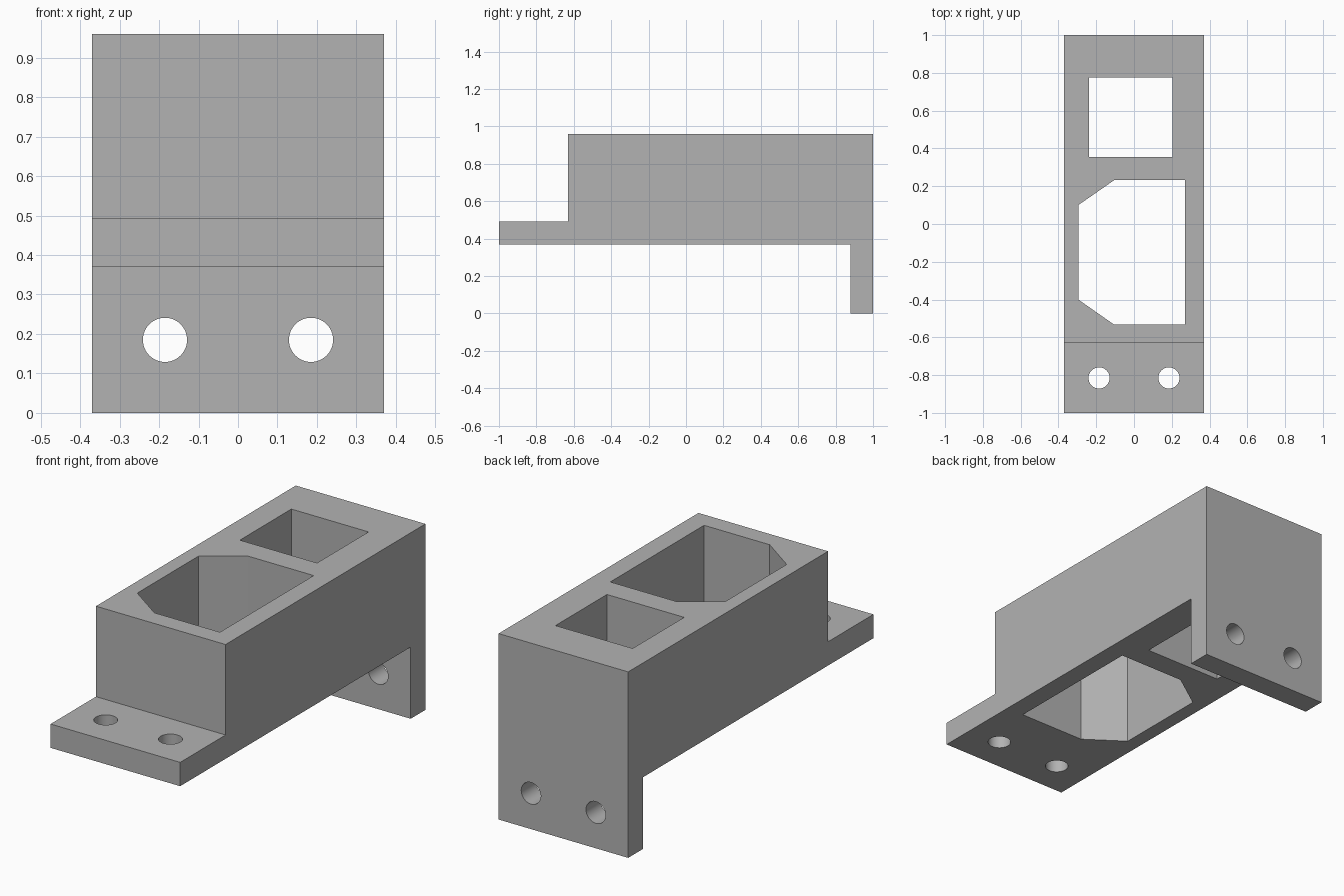
import bpy
import bmesh
from mathutils import Vector, Matrix

default = bpy.data.objects.get("Cube")
if default:
    bpy.data.objects.remove(default, do_unlink=True)

HALF_W = 0.37
HOLE_X = 0.185
HOLE_R = 0.056

grey = bpy.data.materials.new("plain grey")
grey.use_nodes = True
colour = (0.45, 0.45, 0.45, 1)
grey.diffuse_color = colour
grey.node_tree.nodes["Principled BSDF"].inputs["Base Color"].default_value = colour


def add_object(name, bm):
    bmesh.ops.recalc_face_normals(bm, faces=bm.faces)
    mesh = bpy.data.meshes.new(name)
    bm.to_mesh(mesh)
    bm.free()
    mesh.materials.append(grey)
    obj = bpy.data.objects.new(name, mesh)
    bpy.context.collection.objects.link(obj)
    return obj


def prism(name, points, direction):
    """Extrude a closed outline along a direction."""
    bm = bmesh.new()
    face = bm.faces.new([bm.verts.new(p) for p in points])
    result = bmesh.ops.extrude_face_region(bm, geom=[face])
    verts = [g for g in result["geom"] if isinstance(g, bmesh.types.BMVert)]
    bmesh.ops.translate(bm, verts=verts, vec=Vector(direction))
    return add_object(name, bm)


def drill(name, centre, axis):
    """Round cutter for a screw hole."""
    turn = Vector((0, 0, 1)).rotation_difference(Vector(axis)).to_matrix().to_4x4()
    bm = bmesh.new()
    bmesh.ops.create_cone(bm, cap_ends=True, segments=48, radius1=HOLE_R, radius2=HOLE_R,
                          depth=0.3, matrix=Matrix.Translation(centre) @ turn)
    return add_object(name, bm)


# Bracket body: stepped side profile with front flange and rear leg
profile = [(-1, 0.37), (0.88, 0.37), (0.88, 0), (1, 0), (1, 0.96),
           (-0.63, 0.96), (-0.63, 0.493), (-1, 0.493)]
body = prism("bracket_body", [(-HALF_W, y, z) for y, z in profile], (2 * HALF_W, 0, 0))

# Vertical openings through the block
square = [(-0.238, 0.355), (0.203, 0.355), (0.203, 0.775), (-0.238, 0.775)]
chamfered = [(-0.105, -0.533), (0.27, -0.533), (0.27, 0.232),
             (-0.105, 0.232), (-0.295, 0.1), (-0.295, -0.4)]
cutters = [prism(name, [(x, y, 0.2) for x, y in outline], (0, 0, 1))
           for name, outline in (("square_opening", square), ("chamfered_opening", chamfered))]

# Screw holes in the flange and the leg
for side in (-1, 1):
    cutters.append(drill("flange_hole", (side * HOLE_X, -0.815, 0.43), (0, 0, 1)))
    cutters.append(drill("leg_hole", (side * HOLE_X, 0.94, 0.185), (0, 1, 0)))

bpy.ops.object.select_all(action="DESELECT")
bpy.context.view_layer.objects.active = body
body.select_set(True)
for cutter in cutters:
    cut = body.modifiers.new(cutter.name, "BOOLEAN")
    cut.operation = "DIFFERENCE"
    cut.solver = "EXACT"
    cut.object = cutter
    bpy.ops.object.modifier_apply(modifier=cut.name)
    bpy.data.objects.remove(cutter, do_unlink=True)

# Smooth hole walls, crisp edges elsewhere
bpy.ops.object.shade_smooth_by_angle()
